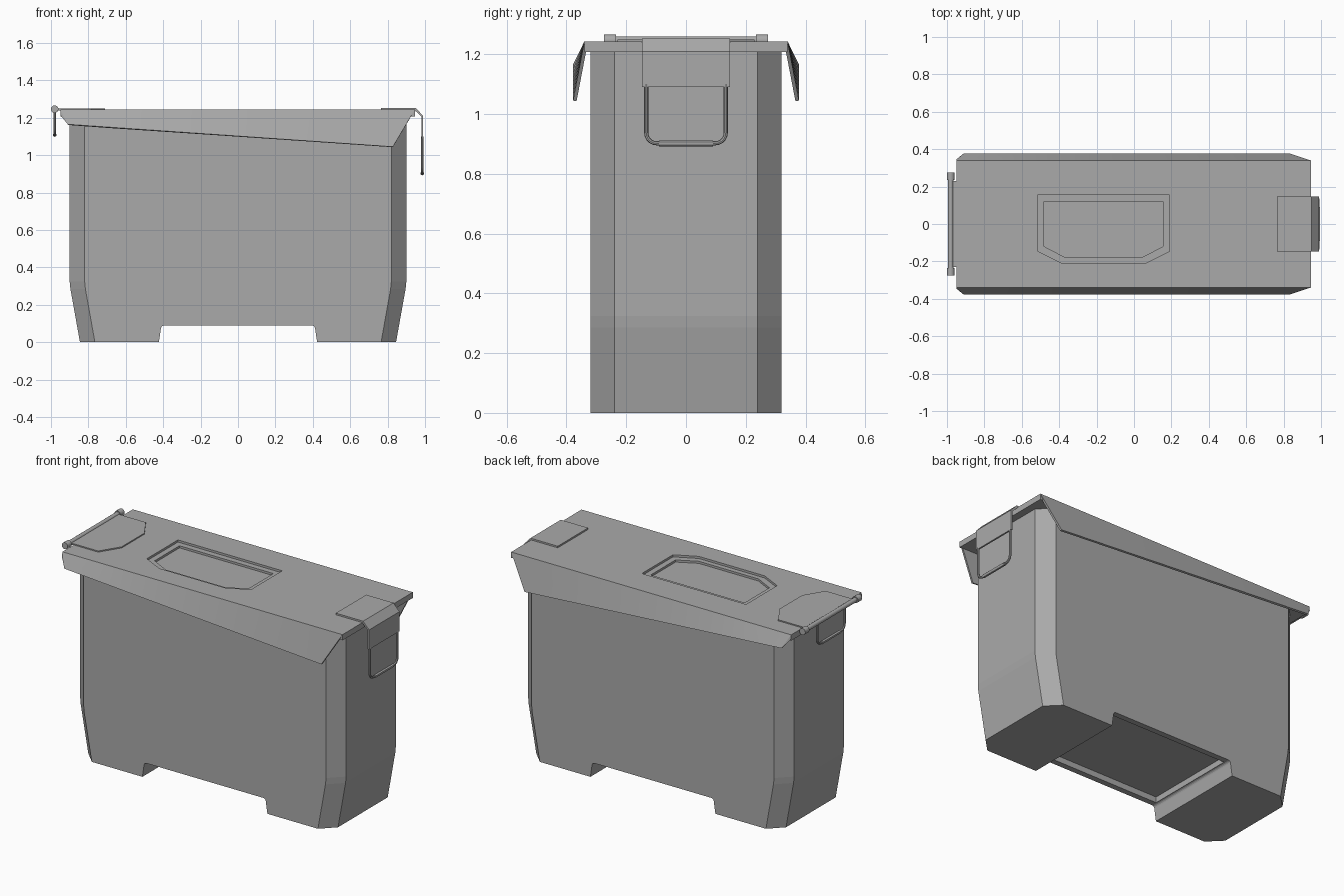
import bpy, bmesh, math
from mathutils import Vector

if "Cube" in bpy.data.objects:
    bpy.data.objects.remove(bpy.data.objects["Cube"])

grey = bpy.data.materials.new("grey")
grey.diffuse_color = (0.4, 0.4, 0.4, 1)
grey.use_nodes = True
grey.node_tree.nodes["Principled BSDF"].inputs["Base Color"].default_value = grey.diffuse_color


def finish(name, bm, smooth=False):
    bmesh.ops.recalc_face_normals(bm, faces=bm.faces[:])
    me = bpy.data.meshes.new(name)
    bm.to_mesh(me)
    bm.free()
    ob = bpy.data.objects.new(name, me)
    bpy.context.collection.objects.link(ob)
    me.materials.append(grey)
    if smooth:
        smooth_object(ob)
    return ob


def activate(ob):
    bpy.ops.object.select_all(action='DESELECT')
    ob.select_set(True)
    bpy.context.view_layer.objects.active = ob


def smooth_object(ob):
    activate(ob)
    bpy.ops.object.shade_smooth_by_angle(angle=math.radians(30))


def loft(name, rings, smooth=False):
    """Skin a stack of equal-length closed rings and cap both ends."""
    bm = bmesh.new()
    vs = [[bm.verts.new(p) for p in ring] for ring in rings]
    n = len(rings[0])
    for a, b in zip(vs, vs[1:]):
        for i in range(n):
            j = (i + 1) % n
            bm.faces.new((a[i], a[j], b[j], b[i]))
    bm.faces.new(vs[0])
    bm.faces.new(vs[-1])
    return finish(name, bm, smooth)


def prism_z(name, pts, z0, z1):
    return loft(name, [[(x, y, z) for x, y in pts] for z in (z0, z1)])


def prism_y(name, pts, y0, y1):
    return loft(name, [[(x, y, z) for x, z in pts] for y in (y0, y1)])


def rect(x0, x1, y0, y1):
    return [(x0, y0), (x1, y0), (x1, y1), (x0, y1)]


def rod(name, x, z, y0, y1, r, n=16):
    pts = [(x + r * math.cos(2 * math.pi * i / n), z + r * math.sin(2 * math.pi * i / n))
           for i in range(n)]
    ob = prism_y(name, pts, y0, y1)
    smooth_object(ob)
    return ob


def cut(ob, cutter):
    m = ob.modifiers.new("cut", 'BOOLEAN')
    m.operation, m.solver, m.object = 'DIFFERENCE', 'EXACT', cutter
    activate(ob)
    bpy.ops.object.modifier_apply(modifier=m.name)
    bpy.data.objects.remove(cutter, do_unlink=True)


# Body: chamfered box, tapering at both ends near the floor
def body_ring(hx, z, hy=0.32, c=0.08):
    q = [(hx, -hy + c), (hx, hy - c), (hx - c, hy), (-hx + c, hy),
         (-hx, hy - c), (-hx, -hy + c), (-hx + c, -hy), (hx - c, -hy)]
    return [(x, y, z) for x, y in q]


body = loft("body", [body_ring(hx, z) for hx, z in
                     ((0.845, 0), (0.896, 0.285), (0.9, 0.325), (0.9, 1.215))])

# Floor notch with rounded corners, and the deeper pocket between the walls
arc = [(0.395 + 0.017 * math.cos(a), 0.073 + 0.017 * math.sin(a))
       for a in (0.1, 0.5, 0.9, 1.3, math.pi / 2)]
notch = [(0.426, -0.05), (0.423, 0)] + arc
notch += [(-x, z) for x, z in reversed(notch)]
cut(body, prism_y("notch_cutter", notch, -0.5, 0.5))
cut(body, prism_z("pocket_cutter", rect(-0.395, 0.395, -0.285, 0.285), 0.05, 0.125))

# Lid plate with a two-step recessed grip
TOP = 1.243
lid = prism_z("lid", rect(-0.95, 0.945, -0.34, 0.34), 1.208, TOP)
outer = [(-0.515, 0.155), (-0.515, -0.145), (-0.385, -0.21), (0.06, -0.21), (0.19, -0.145), (0.19, 0.155)]
inner = [(-0.48, 0.12), (-0.48, -0.12), (-0.365, -0.18), (0.04, -0.18), (0.155, -0.12), (0.155, 0.12)]
cut(lid, prism_z("grip_step_cutter", outer, TOP - 0.013, TOP + 0.05))
cut(lid, prism_z("grip_cutter", inner, TOP - 0.026, TOP + 0.05))


# Sloping skirts along both long sides of the lid
def skirt(name, s):
    bm = bmesh.new()
    a, b = Vector((-0.95, s * 0.34, TOP)), Vector((0.945, s * 0.34, TOP))
    d, c = Vector((-0.91, s * 0.378, 1.165)), Vector((0.828, s * 0.378, 1.045))
    n = 8
    up = [bm.verts.new(a.lerp(b, i / n)) for i in range(n + 1)]
    lo = [bm.verts.new(d.lerp(c, i / n)) for i in range(n + 1)]
    for i in range(n):
        bm.faces.new((up[i], up[i + 1], lo[i + 1], lo[i]))
    corner = bm.verts.new((-0.95, s * 0.345, 1.215))
    bm.faces.new((up[0], lo[0], corner))
    bmesh.ops.recalc_face_normals(bm, faces=bm.faces[:])
    # thicken toward the body
    bm.normal_update()
    if bm.faces[0].normal.y * s < 0:
        bmesh.ops.reverse_faces(bm, faces=bm.faces[:])
    bmesh.ops.solidify(bm, geom=bm.faces[:], thickness=0.012)
    return finish(name, bm, True)


skirt("lid_skirt_front", -1)
skirt("lid_skirt_back", 1)

# Hinge leaf and pin on the left end
prism_z("hinge_leaf", [(-0.97, -0.23), (-0.785, -0.23), (-0.71, -0.11),
                       (-0.71, 0.11), (-0.785, 0.23), (-0.97, 0.23)], TOP - 0.003, 1.25)
rod("hinge_pin", -0.98, 1.246, -0.235, 0.235, 0.014)
for side, s in (("front", -1), ("back", 1)):
    rod("hinge_cap_" + side, -0.98, 1.246, *sorted((s * 0.235, s * 0.275)), 0.02)

# Bent bracket on the right end
prism_y("latch_bracket", [(0.765, TOP - 0.003), (0.765, 1.253), (0.95, 1.253), (0.99, 1.21),
                          (0.99, 1.09), (0.98, 1.09), (0.98, 1.206), (0.945, TOP - 0.003)],
        -0.147, 0.147)


# Drop handles: round wire bent into a U, with a thicker grip
def drop_handle(name, x, z_top, z_bot, hw=0.133, rad=0.035, r=0.007):
    half = [(hw, z_top)]
    for i in range(6):
        t = -i * math.pi / 10
        half.append((hw - rad + rad * math.cos(t), z_bot + rad + rad * math.sin(t)))
    path = half + [(-y, z) for y, z in reversed(half)]
    pts = [Vector((0, y, z)) for y, z in path]
    rings = []
    for i, p in enumerate(pts):
        t = (pts[min(i + 1, len(pts) - 1)] - pts[max(i - 1, 0)]).normalized()
        side = t.cross(Vector((1, 0, 0)))
        rings.append([Vector((x, 0, 0)) + p + r * (side * math.sin(k * math.pi / 4)
                      + Vector((math.cos(k * math.pi / 4), 0, 0))) for k in range(8)])
    loft(name, rings, True)
    rod(name + "_grip", x, z_bot, -0.09, 0.09, 0.01, 12)


drop_handle("right_handle", 0.985, 1.1, 0.902)
drop_handle("left_handle", -0.98, 1.24, 1.108)
